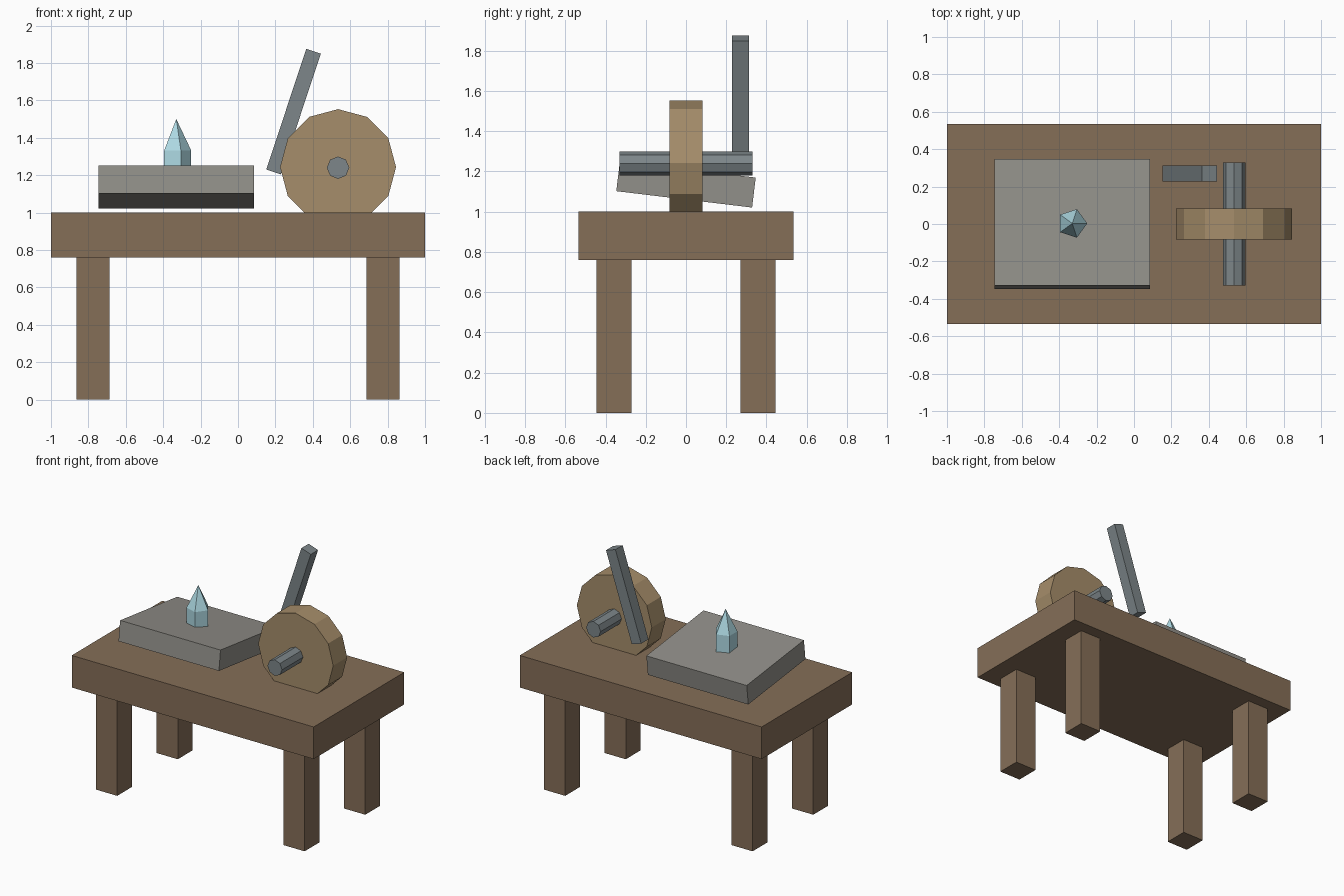
import bpy, bmesh
from math import radians, pi, cos, sin

if "Cube" in bpy.data.objects:
    bpy.data.objects.remove(bpy.data.objects["Cube"])


def material(name, rgb):
    # colours given as display values, stored as linear ones
    m = bpy.data.materials.new(name)
    m.diffuse_color = (*[(c / 255) ** 2.2 for c in rgb], 1)
    m.use_nodes = True
    m.node_tree.nodes["Principled BSDF"].inputs["Base Color"].default_value = m.diffuse_color
    return m


WOOD = material("dark_wood", (132, 110, 88))
WHEEL = material("pale_wood", (164, 140, 106))
STONE = material("stone", (144, 142, 136))
METAL = material("metal", (124, 133, 136))
CRYSTAL = material("crystal", (172, 216, 226))


def finish(obj, name, mat):
    obj.name = obj.data.name = name
    obj.data.materials.append(mat)
    return obj


def box(name, loc, size, mat, rot=(0, 0, 0)):
    bpy.ops.mesh.primitive_cube_add(size=1, location=loc, rotation=rot)
    obj = bpy.context.object
    obj.scale = size
    return finish(obj, name, mat)


def cylinder_y(name, loc, radius, length, sides, mat):
    bpy.ops.mesh.primitive_cylinder_add(vertices=sides, radius=radius, depth=length,
                                        location=loc, rotation=(pi / 2, 0, 0))
    return finish(bpy.context.object, name, mat)


# Bench top and four legs
box("bench_top", (0, 0, 0.88), (2, 1.07, 0.24), WOOD)
for sx, side in ((-1, "left"), (1, "right")):
    for sy, end in ((-1, "front"), (1, "back")):
        box(f"{end}_{side}_leg", (sx * 0.775, sy * 0.358, 0.38), (0.176, 0.176, 0.76), WOOD)

# Tilted stone slab
box("stone_slab", (-0.33, 0, 1.136), (0.83, 0.68, 0.15), STONE, (-0.12, 0, 0))

# Grinding wheel sunk into the bench, with its axle
cylinder_y("grinding_wheel", (0.535, 0, 1.243), 0.31, 0.165, 12, WHEEL)
cylinder_y("axle", (0.535, 0, 1.24), 0.06, 0.66, 8, METAL)

# Leaning lever bar
box("lever_bar", (0.297, 0.27, 1.54), (0.082, 0.085, 0.68), METAL, (0, radians(18.3), 0))

# Five-sided crystal: prism with a pointed tip
bm = bmesh.new()
low, high = [[bm.verts.new((0.08 * cos(i * 2 * pi / 5), 0.08 * sin(i * 2 * pi / 5), z))
              for i in range(5)] for z in (1.18, 1.332)]
tip = bm.verts.new((0, 0, 1.5))
bm.faces.new(low[::-1])
for i in range(5):
    j = (i + 1) % 5
    bm.faces.new((low[i], low[j], high[j], high[i]))
    bm.faces.new((high[i], high[j], tip))
mesh = bpy.data.meshes.new("crystal")
bm.to_mesh(mesh)
bm.free()
crystal = bpy.data.objects.new("crystal", mesh)
crystal.location = (-0.33, 0.003, 0)
bpy.context.collection.objects.link(crystal)
finish(crystal, "crystal", CRYSTAL)
